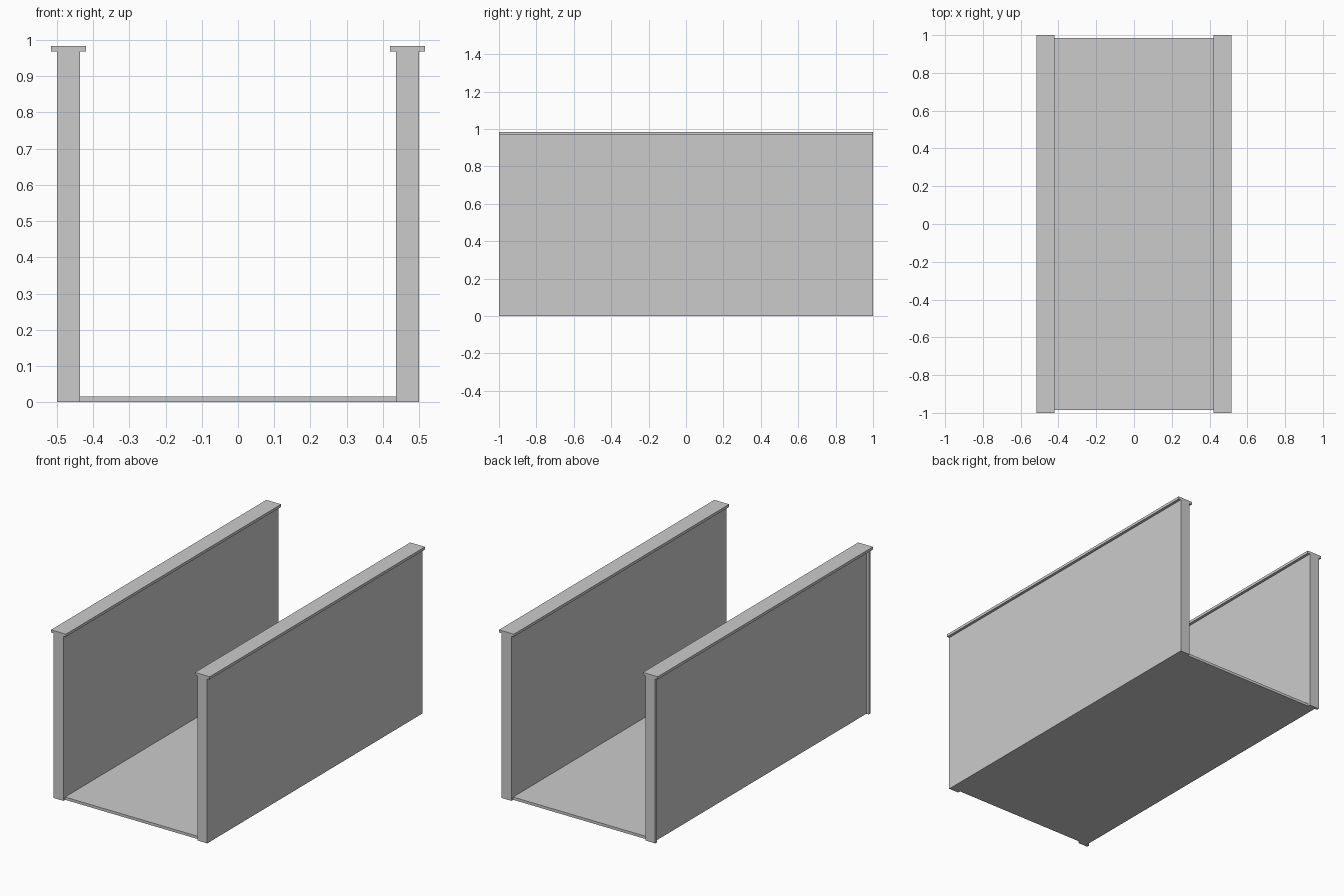
import bpy, bmesh

if "Cube" in bpy.data.objects:
    bpy.data.objects.remove(bpy.data.objects["Cube"])

T = 0.016          # sheet thickness
W = 4 * T          # wall thickness
TOP = 0.984        # overall height


def prism(name, outline, z0, z1):
    """Extrude an xy outline from z0 up to z1."""
    bm = bmesh.new()
    face = bm.faces.new([bm.verts.new((x, y, z0)) for x, y in outline])
    result = bmesh.ops.extrude_face_region(bm, geom=[face])
    verts = [v for v in result["geom"] if isinstance(v, bmesh.types.BMVert)]
    bmesh.ops.translate(bm, verts=verts, vec=(0, 0, z1 - z0))
    bmesh.ops.recalc_face_normals(bm, faces=bm.faces)
    mesh = bpy.data.meshes.new(name)
    bm.to_mesh(mesh)
    bm.free()
    obj = bpy.data.objects.new(name, mesh)
    bpy.context.collection.objects.link(obj)
    return obj


def rect(x0, x1, y):
    return [(x0, -y), (x1, -y), (x1, y), (x0, y)]


# Floor sheet, slightly short of the wall ends
prism("floor_panel", rect(-0.5 + W, 0.5 - W, 1 - T), 0, T)

# Right wall, flush on both sides
prism("right_wall", rect(0.5 - W, 0.5, 1), 0, TOP - T)

# Left wall, outer face recessed between thin end boards
left_outline = [(-0.5, -1), (-0.5 + W, -1), (-0.5 + W, 1), (-0.5, 1),
                (-0.5, 1 - T), (-0.5 + T, 1 - T),
                (-0.5 + T, -1 + T), (-0.5, -1 + T)]
prism("left_wall", left_outline, 0, TOP - T)

# Overhanging cap rail on each wall
for side, name in ((-1, "left_cap_rail"), (1, "right_cap_rail")):
    centre = side * (0.5 - W / 2)
    prism(name, rect(centre - 3 * T, centre + 3 * T, 1), TOP - T, TOP)
